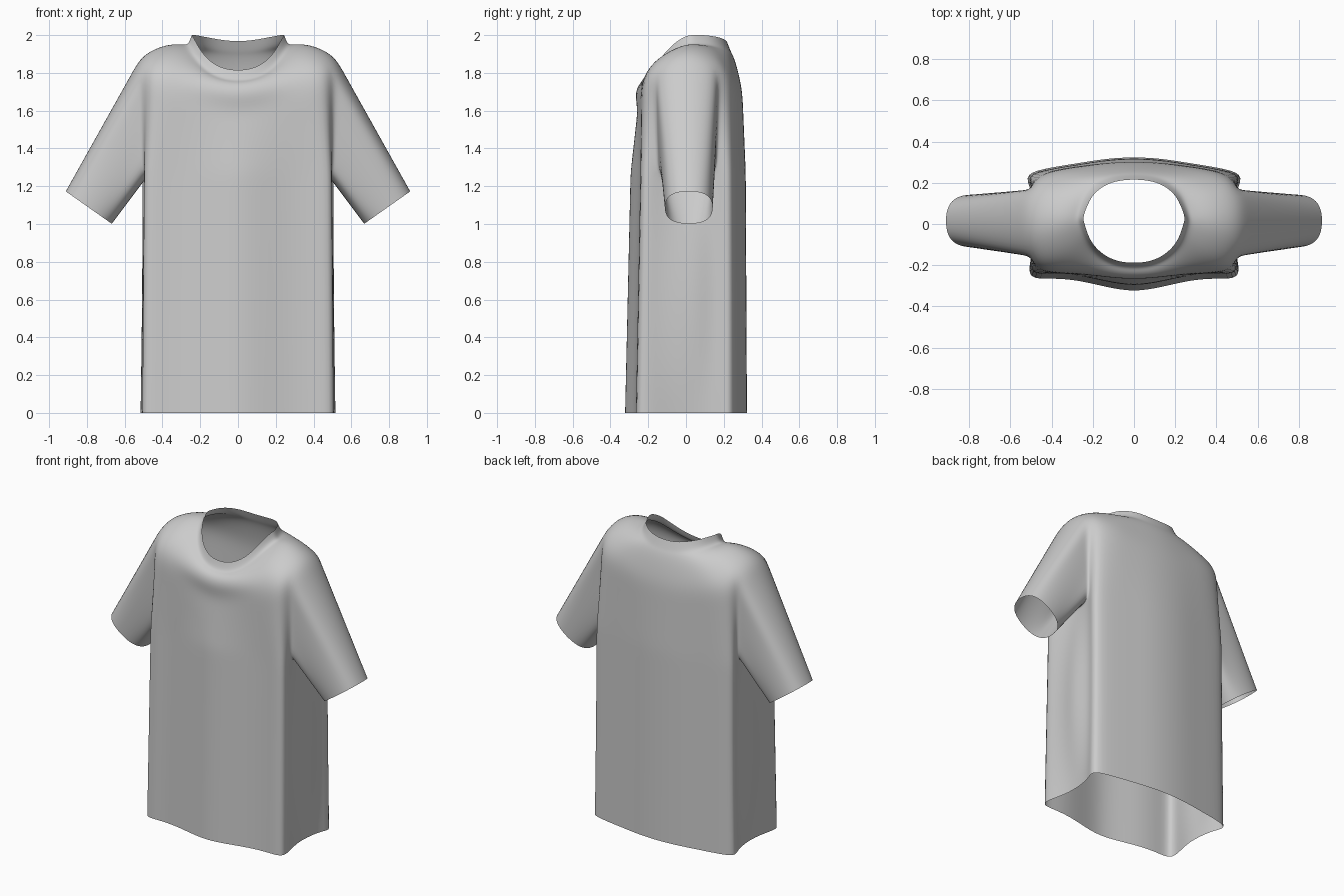
import bpy
import bmesh
import math
from mathutils import Vector

cube = bpy.data.objects.get("Cube")
if cube:
    bpy.data.objects.remove(cube)

# Fabric colour
fabric = bpy.data.materials.new("grey_cotton")
fabric.use_nodes = True
colour = (0.6, 0.6, 0.6, 1.0)
fabric.diffuse_color = colour
shader = next(n for n in fabric.node_tree.nodes if n.type == 'BSDF_PRINCIPLED')
shader.inputs["Base Color"].default_value = colour
shader.inputs["Roughness"].default_value = 0.8

# Half outlines, running from centre front round the side to centre back
HEM = [(0, -.33), (.13, -.307), (.27, -.272), (.4, -.262), (.52, -.27), (.5, -.165), (.475, -.06),
       (.475, .05), (.495, .165), (.54, .245), (.4, .275), (.27, .295), (.13, .318), (0, .325)]
YOKE = [(0, -.257, 1.6), (.12, -.253, 1.62), (.25, -.245, 1.66), (.36, -.24, 1.71), (.46, -.225, 1.77),
        (.5, -.16, 1.83), (.515, -.05, 1.885), (.515, .06, 1.885), (.5, .17, 1.84), (.47, .225, 1.78),
        (.38, .262, 1.75), (.25, .28, 1.72), (.12, .295, 1.7), (0, .3, 1.7)]
NECK = [(0, -.19, 1.812), (.08, -.183, 1.822), (.15, -.15, 1.86), (.2, -.1, 1.92), (.225, -.05, 1.968),
        (.24, 0, 1.995), (.247, .025, 2), (.24, .055, 2), (.222, .1, 2), (.2, .14, 1.995),
        (.16, .177, 1.988), (.11, .202, 1.978), (.055, .213, 1.97), (0, .216, 1.968)]
ARMPIT_Z = 1.27
ARM_FRONT, ARM_BACK = 5, 8      # columns that border the armhole
SIDE_FOLD = {6: .025, 7: .05, 8: -.01}      # outward push along the side seam

hem = [Vector((x, y, 0)) for x, y in HEM]
armpit = [Vector((p.x * .98, p.y * (.91 if p.y < 0 else .98), ARMPIT_Z)) for p in hem]
yoke = [Vector(p) for p in YOKE]
neck = [Vector(p) for p in NECK]
collar_base = [Vector((p.x * 1.08, p.y * 1.1, p.z - .055)) for p in neck]


def blend(a, b, t):
    """Row part way between two rows."""
    return [p.lerp(q, t) for p, q in zip(a, b)]


def skirt_row(t):
    """Row between hem and armpit, with the side fold strongest half way."""
    row = blend(hem, armpit, t)
    for column, push in SIDE_FOLD.items():
        row[column].x += push * math.sin(math.pi * t)
    return row


def shoulder_row(t):
    """Row between yoke and collar, rounded upward and out over the chest."""
    arch = 4 * t * (1 - t)
    return [p + Vector((0, min(p.y, 0) * .14, .032)) * arch for p in blend(yoke, collar_base, t)]


# Torso rows from hem to neckline
rows = [skirt_row(t) for t in (0, .2, .4, .6, .8, .93)]
arm_low = len(rows)
rows += [blend(armpit, yoke, t / 4) for t in range(4)]
arm_high = len(rows)
rows += [shoulder_row(t) for t in (0, .3, .6, .85, 1)]
rows.append(neck)

bm = bmesh.new()
grid = [[bm.verts.new(p) for p in row] for row in rows]


def in_armhole(r, c):
    return arm_low <= r < arm_high and ARM_FRONT <= c < ARM_BACK


for r in range(len(grid) - 1):
    for c in range(len(hem) - 1):
        if not in_armhole(r, c):
            bm.faces.new((grid[r][c], grid[r][c + 1], grid[r + 1][c + 1], grid[r + 1][c]))

# Sleeve drawn out from the armhole loop to the cuff
loop = [grid[arm_low][c] for c in range(ARM_FRONT, ARM_BACK + 1)]
loop += [grid[r][ARM_BACK] for r in range(arm_low + 1, arm_high)]
loop += [grid[arm_high][c] for c in range(ARM_BACK, ARM_FRONT - 1, -1)]
loop += [grid[r][ARM_FRONT] for r in range(arm_high - 1, arm_low, -1)]
count = len(loop)
middle = (ARM_BACK - ARM_FRONT) / 2


def squared(v):
    """Flatten a circle's sides a little."""
    return math.copysign(abs(v) ** .8, v)


cuff = []
for k in range(count):
    a = math.tau * (k - middle) / count
    u, v = squared(math.cos(a)), squared(math.sin(a))
    cuff.append(Vector((.79 - .125 * u, .015 + .13 * v, 1.087 - .088 * u)))

start = [v.co.copy() for v in loop]
previous = loop
for t in (.12, .3, .55, .8, 1):
    ring = [bm.verts.new(p) for p in blend(start, cuff, t)]
    for k in range(count):
        n = (k + 1) % count
        bm.faces.new((previous[k], previous[n], ring[n], ring[k]))
    previous = ring

for face in bm.faces:
    face.smooth = True
mesh = bpy.data.meshes.new("shirt")
bm.to_mesh(mesh)
bm.free()
mesh.materials.append(fabric)
shirt = bpy.data.objects.new("shirt", mesh)
bpy.context.collection.objects.link(shirt)

# Other half and soft cloth surface
mirror = shirt.modifiers.new("mirror", 'MIRROR')
mirror.use_clip = True
smooth = shirt.modifiers.new("smooth_cloth", 'SUBSURF')
smooth.levels = smooth.render_levels = 2
